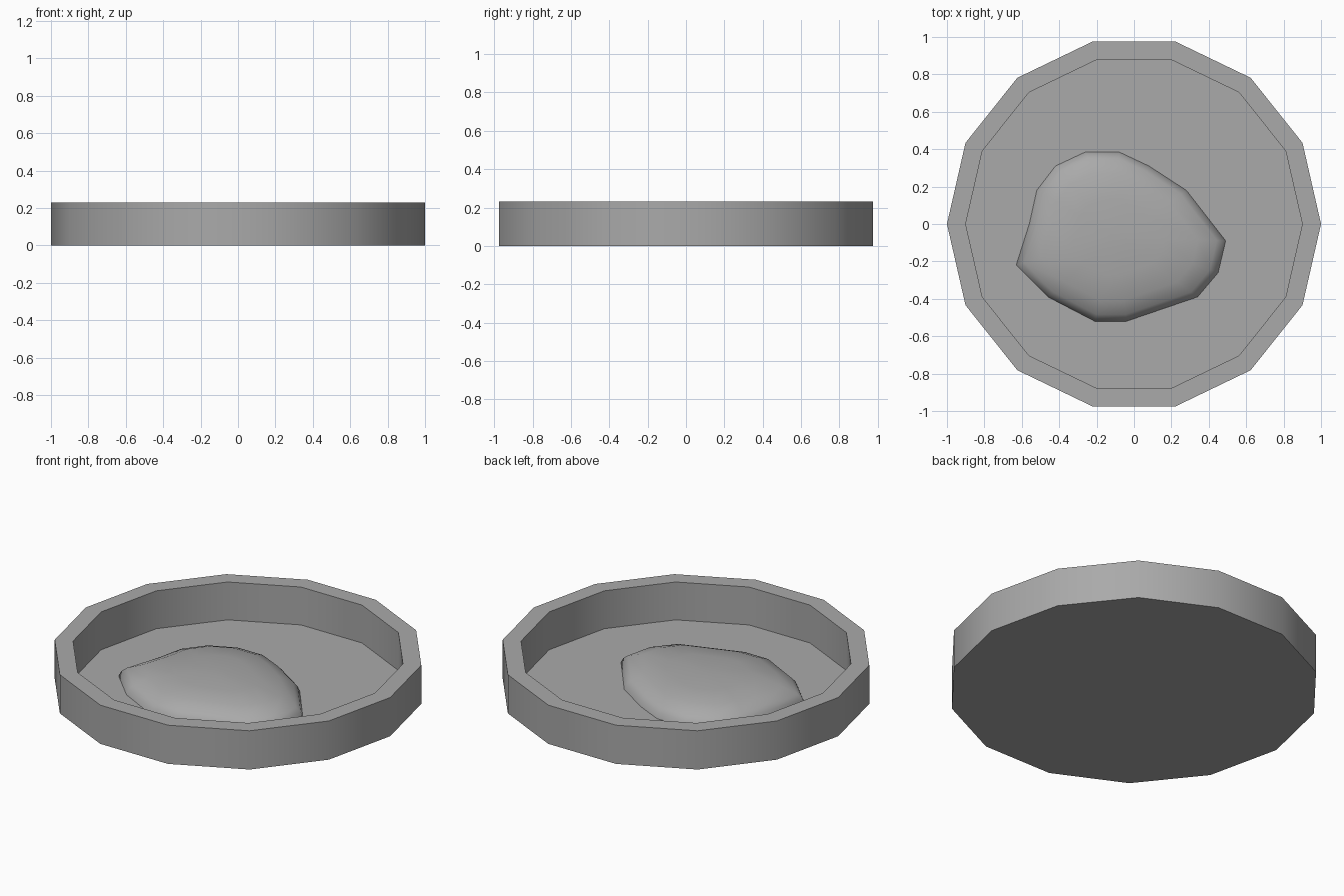
import bpy
import bmesh
import math

cube = bpy.data.objects.get("Cube")
if cube:
    bpy.data.objects.remove(cube, do_unlink=True)

grey = bpy.data.materials.new("plain grey")
grey.use_nodes = True
colour = (0.4, 0.4, 0.4, 1)
grey.diffuse_color = colour
grey.node_tree.nodes["Principled BSDF"].inputs["Base Color"].default_value = colour


def loft(name, rings, cap_start, smooth_angle):
    """Skin a stack of equal rings and close its ends."""
    bm = bmesh.new()
    loops = [[bm.verts.new(p) for p in ring] for ring in rings]
    count = len(loops[0])
    for low, high in zip(loops, loops[1:]):
        for i in range(count):
            j = (i + 1) % count
            bm.faces.new((low[i], low[j], high[j], high[i]))
    if cap_start:
        bm.faces.new(loops[0][::-1])
    bm.faces.new(loops[-1])
    bmesh.ops.recalc_face_normals(bm, faces=bm.faces)
    mesh = bpy.data.meshes.new(name)
    bm.to_mesh(mesh)
    bm.free()
    mesh.materials.append(grey)
    obj = bpy.data.objects.new(name, mesh)
    bpy.context.collection.objects.link(obj)
    bpy.ops.object.select_all(action="DESELECT")
    obj.select_set(True)
    bpy.context.view_layer.objects.active = obj
    bpy.ops.object.shade_smooth_by_angle(angle=math.radians(smooth_angle))
    return obj


# Shallow dish with fourteen sides and a thin floor
SIDES = 14
FLOOR = 0.005


def polygon(radius, z):
    angles = [math.tau * i / SIDES for i in range(SIDES)]
    return [(radius * math.cos(a), radius * math.sin(a), z) for a in angles]


profile = [(1, 0), (1, 0.23), (0.9, 0.23), (0.9, FLOOR)]
loft("dish", [polygon(r, z) for r, z in profile], True, 30)

# Irregular low mound lying in the dish
outline = [(-0.63, -0.22), (-0.46, -0.39), (-0.21, -0.52), (-0.04, -0.52),
           (0.34, -0.39), (0.45, -0.26), (0.49, -0.09), (0.28, 0.18),
           (0.08, 0.31), (-0.08, 0.385), (-0.26, 0.385), (-0.42, 0.31),
           (-0.52, 0.18), (-0.56, 0)]
CX, CY = -0.1, -0.07
dome = [(1, FLOOR), (0.975, 0.035), (0.92, 0.06), (0.75, 0.095),
        (0.45, 0.112), (0.12, 0.12)]
rings = [[(CX + (x - CX) * s, CY + (y - CY) * s, z) for x, y in outline]
         for s, z in dome]
loft("mound", rings, False, 60)
